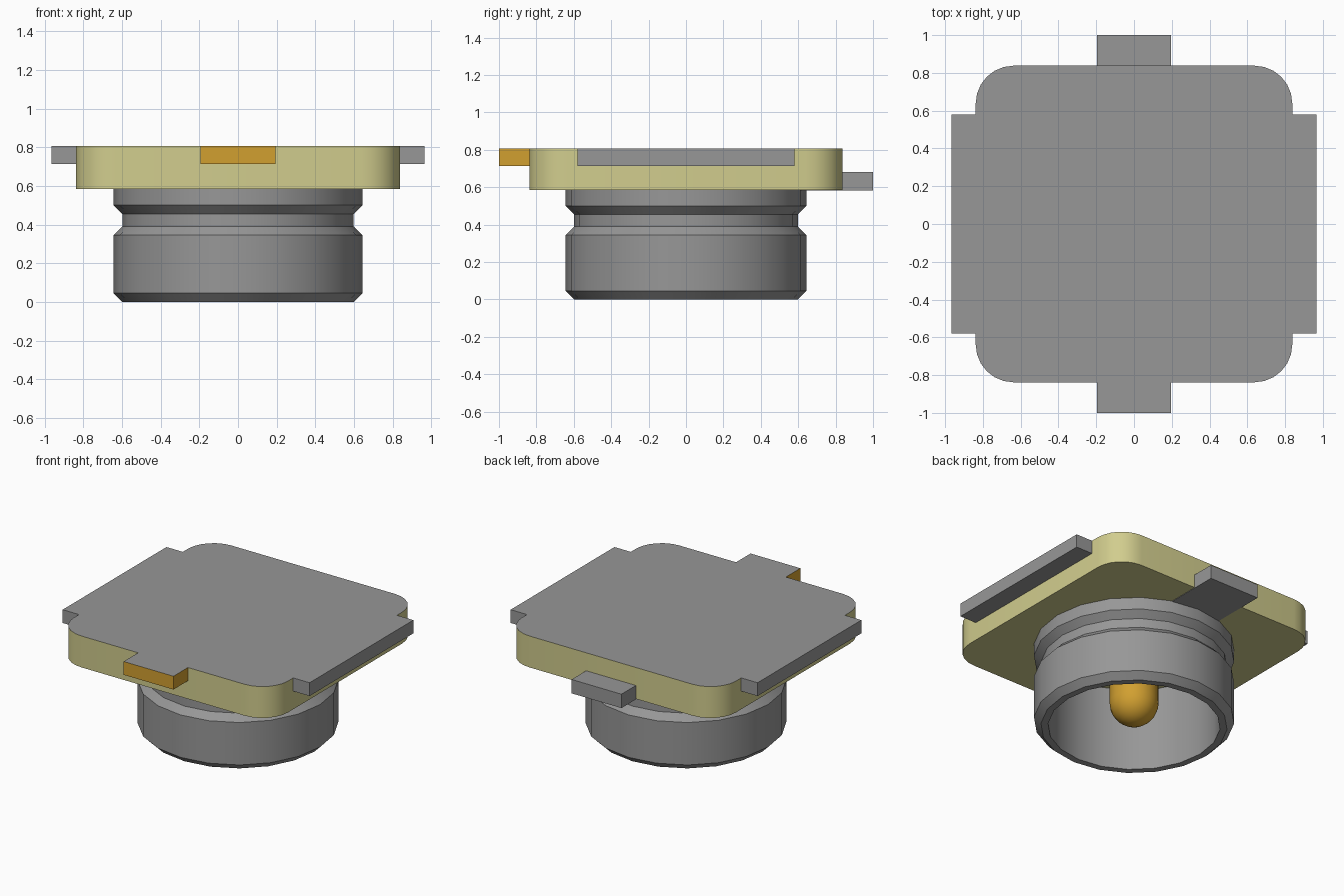
import bpy, bmesh, math
from mathutils import Vector

cube = bpy.data.objects.get("Cube")
if cube:
    bpy.data.objects.remove(cube, do_unlink=True)


def material(name, rgb):
    m = bpy.data.materials.new(name)
    m.use_nodes = True
    m.diffuse_color = (*rgb, 1)
    m.node_tree.nodes["Principled BSDF"].inputs["Base Color"].default_value = (*rgb, 1)
    return m


GREY = material("grey metal", (0.31, 0.31, 0.31))
CREAM = material("pale yellow plastic", (0.64, 0.61, 0.27))
GOLD = material("gold", (0.64, 0.35, 0.03))


def finish(bm, name, mats, smooth=False):
    bmesh.ops.recalc_face_normals(bm, faces=bm.faces)
    # A second material covers the upward faces
    if len(mats) > 1:
        for f in bm.faces:
            f.material_index = int(f.normal.z > 0.9)
    mesh = bpy.data.meshes.new(name)
    bm.to_mesh(mesh)
    bm.free()
    ob = bpy.data.objects.new(name, mesh)
    bpy.context.collection.objects.link(ob)
    for m in mats:
        mesh.materials.append(m)
    if smooth:
        bpy.ops.object.select_all(action='DESELECT')
        ob.select_set(True)
        bpy.context.view_layer.objects.active = ob
        bpy.ops.object.shade_smooth_by_angle(angle=math.radians(30))
    return ob


def box(name, lo, hi, mats, corner=0):
    bm = bmesh.new()
    bmesh.ops.create_cube(bm, size=1)
    lo, hi = Vector(lo), Vector(hi)
    for v in bm.verts:
        v.co = (lo + hi) / 2 + v.co * (hi - lo)
    if corner:
        upright = [e for e in bm.edges
                   if abs(e.verts[0].co.z - e.verts[1].co.z) > 0.01]
        bmesh.ops.bevel(bm, geom=upright, offset=corner, segments=6,
                        profile=0.5, affect='EDGES')
    return finish(bm, name, mats, smooth=corner > 0)


def lathe(name, profile, mats, steps, closed):
    bm = bmesh.new()
    verts = [bm.verts.new((r, 0, z)) for r, z in profile]
    pairs = list(zip(verts, verts[1:]))
    if closed:
        pairs.append((verts[-1], verts[0]))
    edges = [bm.edges.new(p) for p in pairs]
    bmesh.ops.spin(bm, geom=verts + edges, cent=(0, 0, 0), axis=(0, 0, 1),
                   angle=math.tau, steps=steps, use_merge=False)
    bmesh.ops.remove_doubles(bm, verts=bm.verts, dist=1e-4)
    return finish(bm, name, mats, smooth=True)


TOP, UNDER, HALF = 0.807, 0.585, 0.838

# Rounded square body with a metal top face
box("body", (-HALF, -HALF, UNDER), (HALF, HALF, TOP), [CREAM, GREY], corner=0.2)

# Long side plates
for side, x0, x1 in (("left", HALF, 0.966), ("right", -0.966, -HALF)):
    box(side + "_side_plate", (x0, -0.58, 0.713), (x1, 0.58, TOP), [GREY])

# Front contact tab and rear tab, which runs under the body to the shell
box("front_tab", (-0.195, -1.0, 0.713), (0.195, -HALF, TOP), [GOLD, GREY])
box("rear_tab", (-0.195, 0.59, 0.582), (0.195, 1.0, 0.68), [GREY])

# Hollow round shell with a groove and chamfered rims
shell = [(0.552, 0.0), (0.598, 0.0), (0.643, 0.045), (0.643, 0.345),
         (0.598, 0.39), (0.598, 0.455), (0.643, 0.5), (0.643, 0.6),
         (0.552, 0.6)]
lathe("shell_ring", shell, [GREY], 20, closed=True)

# Round-ended centre pin
R, MID = 0.158, 0.175
pin = [(R * math.sin(a), MID - R * math.cos(a))
       for a in (math.radians(15 * i) for i in range(7))]
lathe("centre_pin", pin + [(R, 0.62), (0, 0.62)], [GOLD], 20, closed=False)
